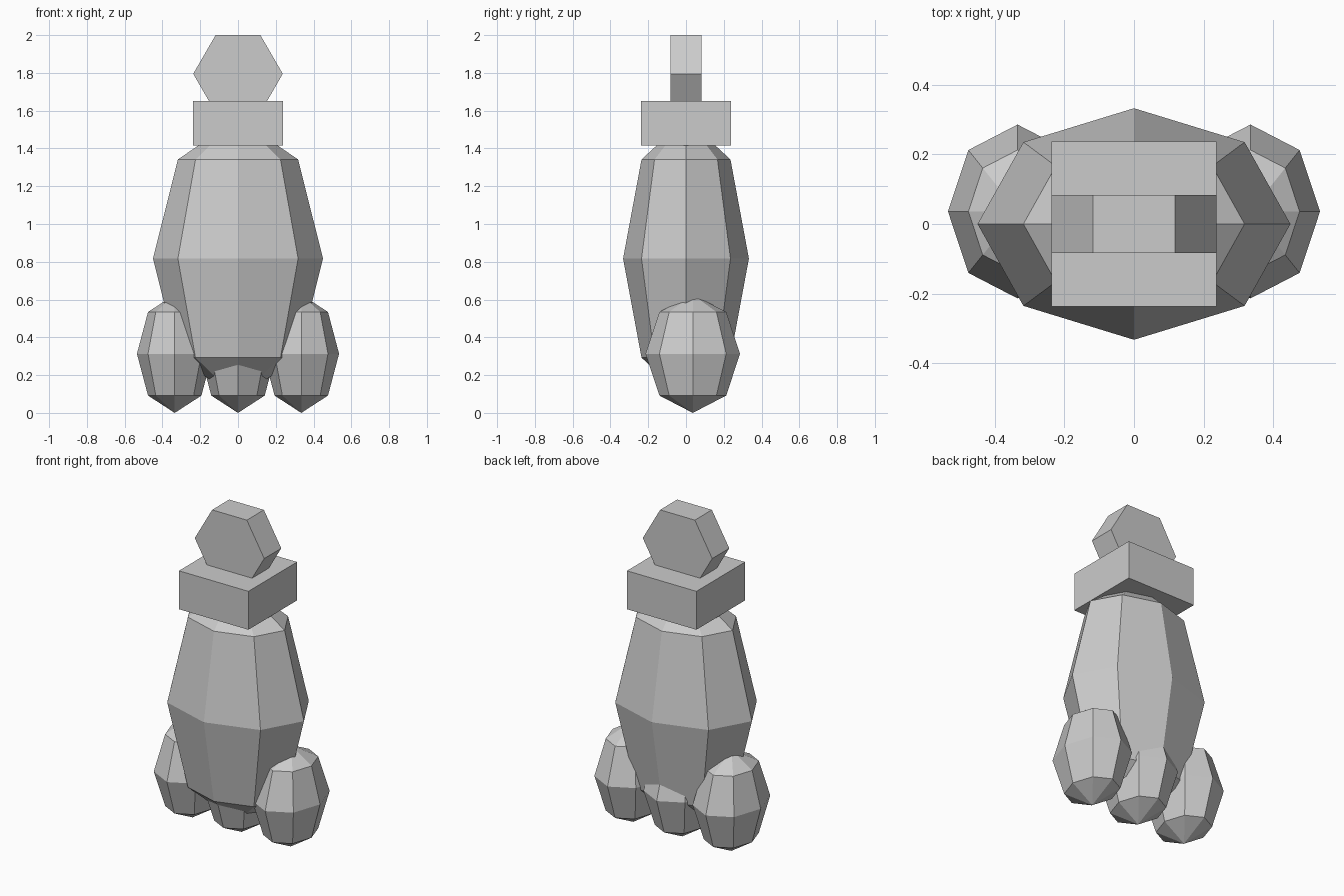
import bpy
from math import radians

if "Cube" in bpy.data.objects:
    bpy.data.objects.remove(bpy.data.objects["Cube"])


def finish(name, scale):
    obj = bpy.context.object
    obj.name = name
    obj.scale = scale
    bpy.ops.object.transform_apply(location=False, rotation=True, scale=True)
    return obj


def ball(name, center, radii):
    """Low-poly ellipsoid: 8 sides, 4 bands."""
    bpy.ops.mesh.primitive_uv_sphere_add(segments=8, ring_count=4, radius=1, location=center)
    return finish(name, radii)


# Body
ball("body", (0, 0, 0.817), (0.45, 0.333, 0.742))

# Three feet in a row
for name, x in (("left_foot", -0.335), ("middle_foot", 0), ("right_foot", 0.335)):
    ball(name, (x, 0.036, 0.313), (0.2, 0.25, 0.313))

# Square collar block
bpy.ops.mesh.primitive_cube_add(size=1, location=(0, 0, 1.533))
finish("collar", (0.474, 0.474, 0.237))

# Hexagonal head, flat side up, facing front
bpy.ops.mesh.primitive_cylinder_add(vertices=6, radius=0.237, depth=0.166,
                                    location=(0, 0, 1.795),
                                    rotation=(radians(90), radians(30), 0))
finish("head", (1, 1, 1))
